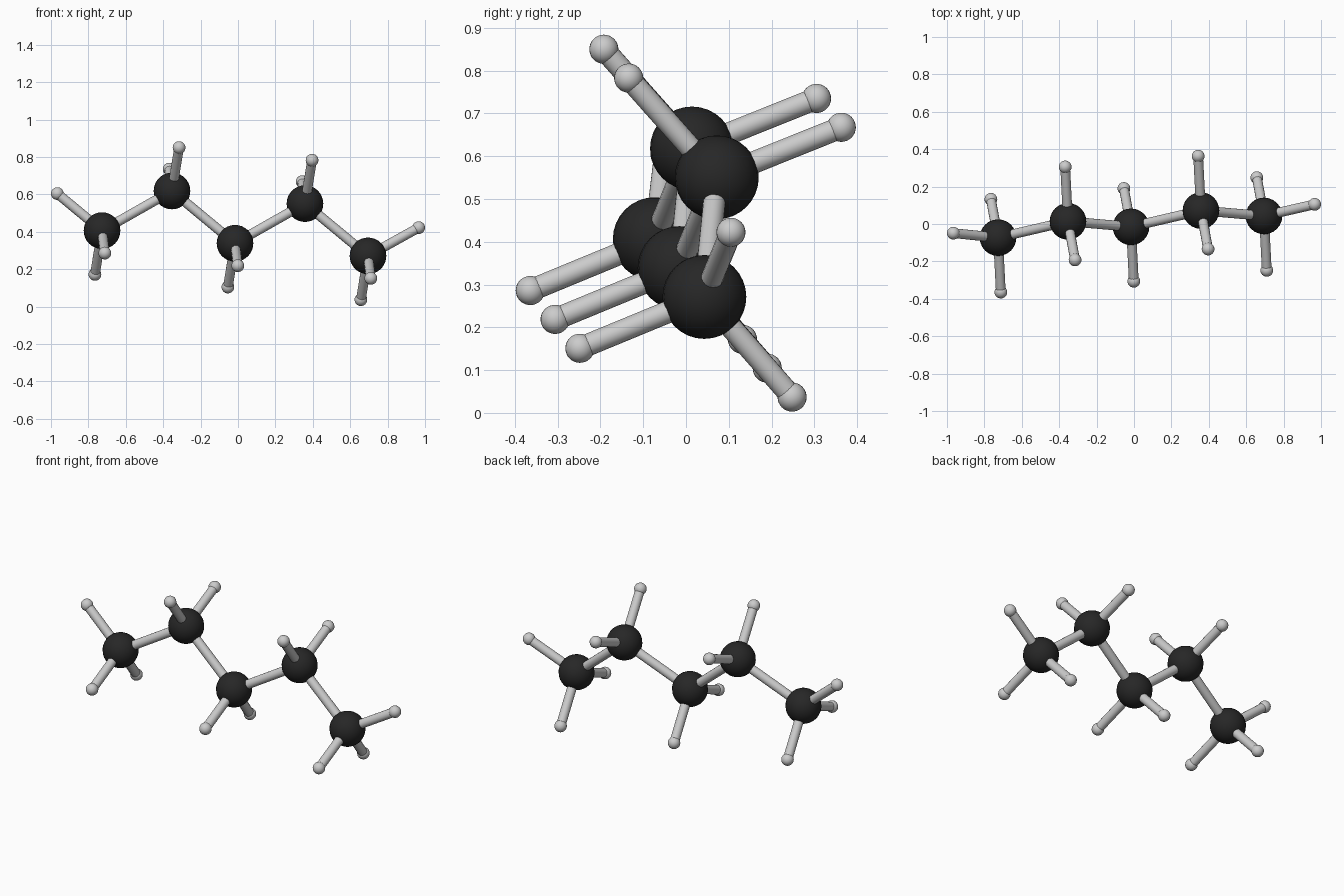
import bpy, math
from mathutils import Vector

if "Cube" in bpy.data.objects:
    bpy.data.objects.remove(bpy.data.objects["Cube"])

CARBON_R, HYDROGEN_R, BOND_R = 0.098, 0.034, 0.026

dark = bpy.data.materials.new("carbon_black")
dark.diffuse_color = (0.02, 0.02, 0.02, 1)
dark.use_nodes = True
dark.node_tree.nodes["Principled BSDF"].inputs["Base Color"].default_value = dark.diffuse_color


def smooth(obj, name):
    obj.name = name
    bpy.ops.object.shade_smooth_by_angle(angle=math.radians(40))
    return obj


def atom(name, pos, radius, mat=None):
    bpy.ops.mesh.primitive_uv_sphere_add(segments=24, ring_count=16, radius=radius, location=pos)
    obj = smooth(bpy.context.object, name)
    if mat:
        obj.data.materials.append(mat)


def bond(name, a, b):
    d = b - a
    bpy.ops.mesh.primitive_cylinder_add(vertices=16, radius=BOND_R, depth=d.length,
                                        location=(a + b) / 2)
    bpy.context.object.rotation_euler = d.to_track_quat('Z', 'Y').to_euler()
    smooth(bpy.context.object, name)


# The zigzag chain repeats every two carbons
STEP = Vector((0.711, 0.058, -0.0675))
LOW = Vector((-0.727, -0.073, 0.406))
HIGH = Vector((-0.353, 0.014, 0.618))
carbons = [LOW, HIGH, LOW + STEP, HIGH + STEP, LOW + 2 * STEP]

# Side hydrogens, as offsets from their carbon
low_sides = [Vector((0.015, -0.291, -0.12)), Vector((-0.038, 0.205, -0.234))]
high_sides = [Vector((0.038, -0.206, 0.232)), Vector((-0.015, 0.291, 0.117))]

for i, c in enumerate(carbons):
    atom(f"carbon_{i + 1}", c, CARBON_R, dark)
    if i:
        bond(f"chain_bond_{i}", carbons[i - 1], c)
    sides = list(high_sides if i % 2 else low_sides)
    # End caps
    if i == 0:
        sides.append(Vector((-0.239, 0.024, 0.198)))
    elif i == 4:
        sides.append(Vector((0.271, 0.062, 0.151)))
    for j, off in enumerate(sides):
        atom(f"hydrogen_{i + 1}_{j + 1}", c + off, HYDROGEN_R)
        bond(f"hydrogen_bond_{i + 1}_{j + 1}", c, c + off)
